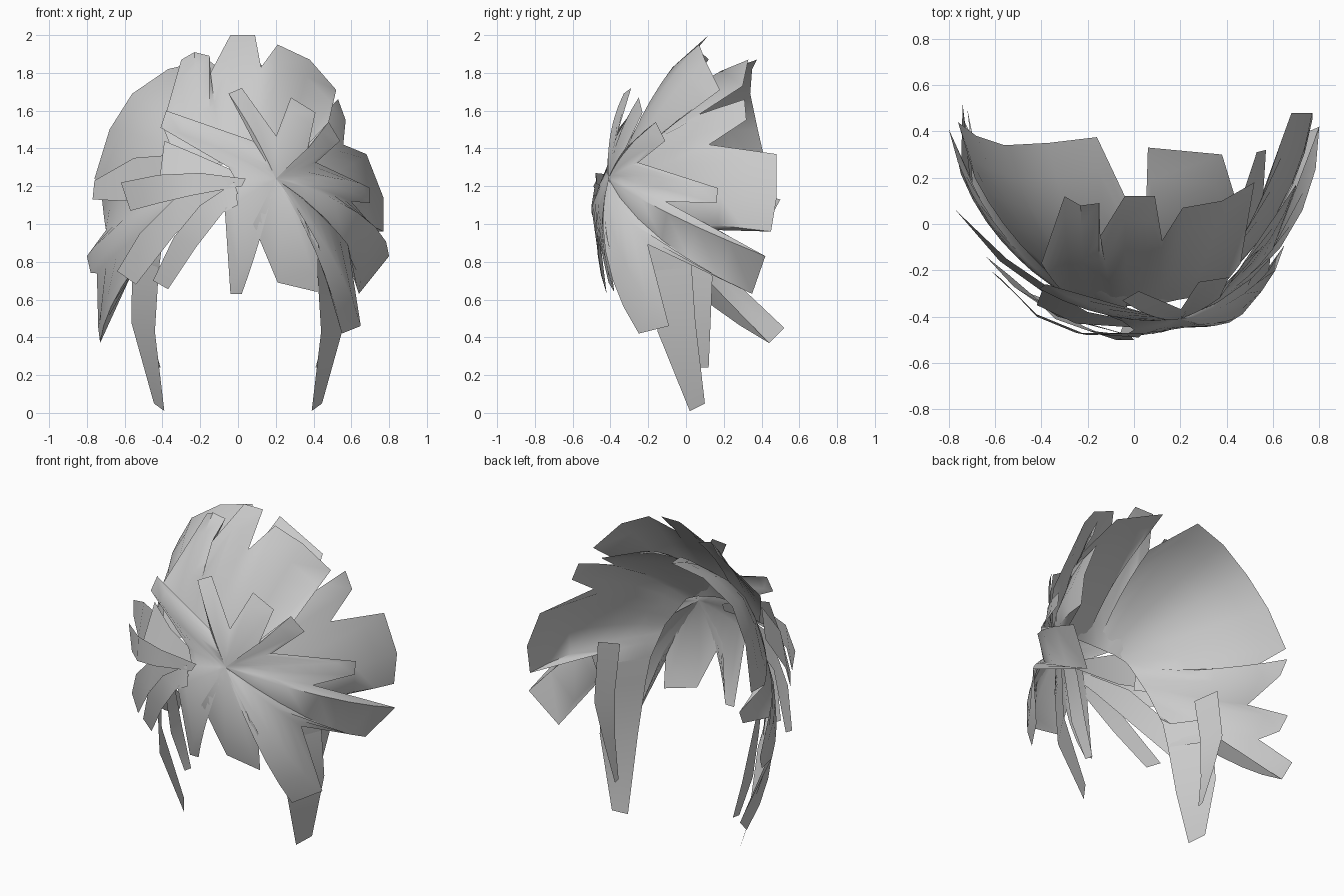
import bpy
from mathutils import Vector as V

HEAD = V((0, 0.25, 1.0))   # middle of the implied skull


def arc(a, b, t, bulge):
    # path between two points, partly wrapped around the skull
    a, b = V(a), V(b)
    u, v = a - HEAD, b - HEAD
    r = u.length * (1 - t) + v.length * t
    rnd = HEAD + u.normalized().slerp(v.normalized(), t) * r
    return a.lerp(b, t).lerp(rnd, bulge)


def grid(name, cols, closed=False):
    n, m = len(cols), len(cols[0])
    verts = [p for c in cols for p in c]
    faces = []
    for i in range(n if closed else n - 1):
        j = (i + 1) % n
        for k in range(m - 1):
            faces.append((i*m + k, i*m + k + 1, j*m + k + 1, j*m + k))
    me = bpy.data.meshes.new(name)
    me.from_pydata(verts, [], faces)
    ob = bpy.data.objects.new(name, me)
    bpy.context.collection.objects.link(ob)
    bpy.context.view_layer.objects.active = ob
    ob.select_set(True)
    bpy.ops.object.mode_set(mode='EDIT')
    bpy.ops.mesh.select_all(action='SELECT')
    bpy.ops.mesh.remove_doubles(threshold=0.0005)
    bpy.ops.object.mode_set(mode='OBJECT')
    bpy.ops.object.shade_smooth_by_angle(angle=0.8)
    ob.select_set(False)
    return ob


def along(line, f):
    # point at fraction f of a polyline
    s = f * (len(line) - 1)
    i = min(int(s), max(len(line) - 2, 0))
    return V(line[i]).lerp(V(line[min(i + 1, len(line) - 1)]), s - i)


def fan(name, hairline, rim, closed=False, bulge=0.55, rings=6):
    # sheet from a hairline (or one point) out to a rim of tips and notches
    n = len(rim)
    roots = [along(hairline, i / (n - 1)) for i in range(n)]
    ang = [(q - HEAD).angle(V(p) - HEAD) for q, p in zip(roots, rim)]
    cols = []
    for i, p in enumerate(rim):
        col = [arc(roots[i], p, k / rings, bulge) for k in range(rings + 1)]
        near = [j % n for j in (i - 1, i + 1) if closed or 0 <= j < n]
        # notches take the depth of the strands beside them, so nothing pleats
        if len(near) == 2 and ang[i] < 0.95 * min(ang[j] for j in near):
            for k in range(1, rings + 1):
                t = k / rings * ang[i]
                r = sum((arc(roots[j], rim[j], t / ang[j], bulge) - HEAD).length
                        for j in near) / 2
                col[k] = HEAD + (col[k] - HEAD).normalized() * r
        cols.append(col)
    return grid(name, cols, closed)


def ribbon(name, rows, flip=1):
    # single lock: pairs of edge points from root to tip
    return grid(name, [[V((x*flip, y, z)) for x, y, z in row] for row in rows])


# crown sheet, swept up and back
fan("crown_hair", [(-.3, -.3, 1.28), (0, -.36, 1.33), (.35, -.3, 1.28)], [
    (-.4, -.17, 1.52), (-.3, .12, 1.87), (-.23, .08, 1.91), (-.15, .09, 1.89),
    (-.14, -.04, 1.77), (-.04, .12, 2), (.09, .12, 2), (.11, -.04, 1.75),
    (.21, .07, 1.95), (.38, .1, 1.87), (.52, .18, 1.71), (.46, -.17, 1.45)], bulge=.4)

# left under-sheet
fan("left_hair", [(-.03, -.36, 1.35), (-.22, -.32, 1.28), (-.34, -.28, 1.1), (-.4, -.22, .9)], [
    (-.03, .1, 1.77), (-.16, .375, 1.87), (-.37, .35, 1.82), (-.56, .34, 1.69),
    (-.68, .38, 1.5), (-.76, .44, 1.24), (-.65, .2, 1.17), (-.72, .5, 1.13),
    (-.71, .45, 1.04), (-.64, .18, .97), (-.8, .41, .83), (-.78, .36, .74),
    (-.63, .22, .78), (-.74, .52, .45), (-.73, .44, .37), (-.57, .1, .72),
    (-.42, -.2, .75)])

# right under-sheet
fan("right_hair", [(.05, -.36, 1.35), (.22, -.32, 1.28), (.34, -.28, 1.1), (.4, -.22, .9)], [
    (.05, 0, 1.7), (.06, .33, 1.87), (.38, .30, 1.73), (.45, .07, 1.58),
    (.53, .31, 1.66), (.57, .32, 1.55), (.57, .12, 1.43), (.68, .48, 1.37),
    (.77, .48, 1.14), (.77, .45, .96), (.6, .08, .97), (.56, .03, .77),
    (.42, -.2, .75)])

# long side locks and the narrow locks inside them
for side, s in (("right", 1), ("left", -1)):
    ribbon(side + "_long_lock", [
        ((.4, -.22, .9), (.58, .03, .9)), ((.42, -.2, .75), (.56, .03, .77)),
        ((.44, -.15, .43), (.565, .05, .48)), ((.39, .02, .01), (.445, .1, .05))], s)
    ribbon(side + "_inner_lock", [
        ((.5, -.06, 1.02), (.57, .06, 1.06)), ((.5, -.01, .75), (.54, .14, .72)),
        ((.48, .02, .48), (.48, .13, .48)), ((.42, .07, .24), (.41, .12, .24))], s)

# outer layer radiating from the whorl
fan("whorl_hair", [(0.2, -0.41, 1.24)], [
    (-.05, -.42, 1.3), (-.41, -.28, 1.51), (-.38, -.26, 1.6), (.08, -.38, 1.43),
    (-.05, -.33, 1.69), (.02, -.29, 1.72), (.2, -.36, 1.46),
    (.28, -.25, 1.67), (.41, -.23, 1.59), (.37, -.32, 1.4), (.48, -.16, 1.54),
    (.54, -.11, 1.44), (.42, -.26, 1.33), (.7, .17, 1.19), (.7, .16, 1.11),
    (.55, -.08, 1.11), (.8, .42, .83), (.64, .35, .63), (.54, -.17, .9),
    (.65, -.09, .46), (.55, -.25, .42), (.4, -.37, .9), (.42, -.38, .64),
    (.21, -.41, .69), (.08, -.48, 1.0), (.02, -.42, .63), (-.04, -.42, .63),
    (-.07, -.5, 1.08), (0, -.48, 1.22)], closed=True, bulge=.75)

# low locks on the left of the whorl
ribbon("low_lock_inner", [
    ((-.02, -.48, 1.22), (0, -.5, 1.1)), ((-.2, -.46, 1.1), (-.08, -.5, 1.06)),
    ((-.34, -.41, .93), (-.22, -.44, .88)), ((-.45, -.3, .7), (-.37, -.33, .655))])
ribbon("low_lock_outer", [
    ((-.02, -.48, 1.22), (0, -.49, 1.16)), ((-.3, -.4, 1.17), (-.1, -.46, 1.1)),
    ((-.52, -.27, .95), (-.33, -.4, .95)), ((-.64, -.14, .75), (-.54, -.22, .68))])

# side locks on the left of the whorl
ribbon("side_lock_front", [
    ((.04, -.47, 1.24), (.02, -.49, 1.2)), ((-.2, -.48, 1.27), (-.25, -.47, 1.15)),
    ((-.42, -.39, 1.26), (-.42, -.4, 1.11)), ((-.62, -.2, 1.22), (-.57, -.24, 1.07))])
ribbon("side_lock_upper", [
    ((.05, -.43, 1.25), (.05, -.45, 1.2)), ((-.2, -.38, 1.36), (-.25, -.43, 1.2)),
    ((-.39, -.27, 1.44), (-.42, -.35, 1.2))])
ribbon("side_lock_rear", [
    ((-.3, -.32, 1.37), (-.3, -.36, 1.15)),
    ((-.55, -.15, 1.35), (-.58, -.16, 1.12)), ((-.76, .05, 1.23), (-.77, .06, 1.13))])
